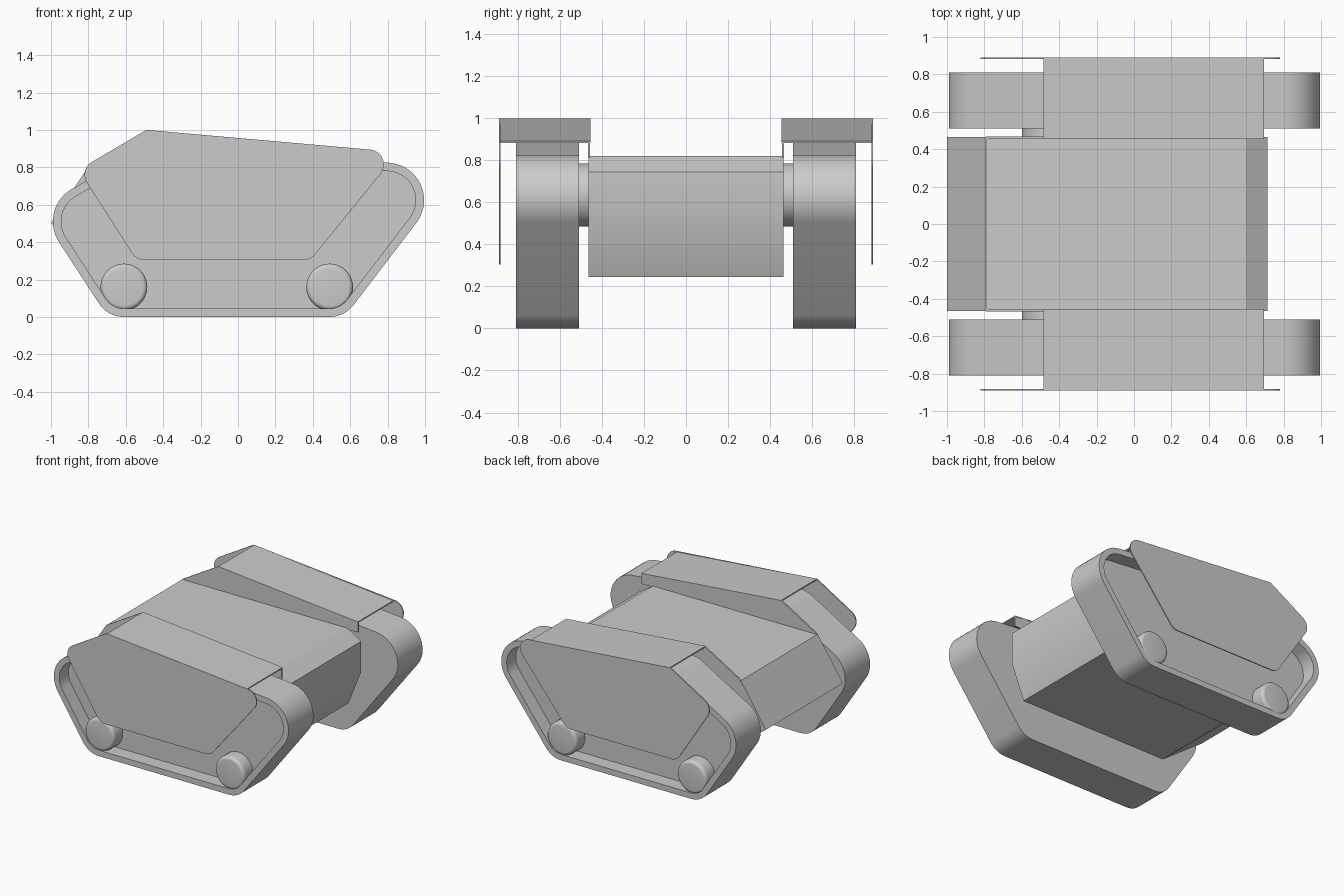
import bpy, bmesh
from math import atan2, acos, hypot, cos, sin, pi, radians

cube = bpy.data.objects.get("Cube")
if cube:
    bpy.data.objects.remove(cube, do_unlink=True)

grey = bpy.data.materials.new("plain grey")
grey.use_nodes = True
COLOUR = (0.6, 0.6, 0.6, 1)
grey.diffuse_color = COLOUR
grey.node_tree.nodes["Principled BSDF"].inputs["Base Color"].default_value = COLOUR


def rounded_outline(circles, steps=14):
    """Outline wrapped around circles (x, z, radius) listed anticlockwise."""
    n = len(circles)
    normals = []
    for i in range(n):
        (x1, z1, r1), (x2, z2, r2) = circles[i], circles[(i + 1) % n]
        dx, dz = x2 - x1, z2 - z1
        normals.append(atan2(dz, dx) - acos((r1 - r2) / hypot(dx, dz)))
    points = []
    for i, (x, z, r) in enumerate(circles):
        if r == 0:
            points.append((x, z))
            continue
        start = normals[i - 1]
        sweep = (normals[i] - start) % (2 * pi)
        for k in range(steps + 1):
            a = start + sweep * k / steps
            points.append((x + r * cos(a), z + r * sin(a)))
    return points


def loft(name, sections, mirrored=True):
    """Skin matching outlines placed at given y values and cap both ends."""
    bm = bmesh.new()
    rings = [[bm.verts.new((x, y, z)) for x, z in outline] for outline, y in sections]
    for a, b in zip(rings, rings[1:]):
        for i in range(len(a)):
            j = (i + 1) % len(a)
            bm.faces.new((a[i], a[j], b[j], b[i]))
    bm.faces.new(rings[0])
    bm.faces.new(rings[-1])
    bmesh.ops.recalc_face_normals(bm, faces=bm.faces)
    mesh = bpy.data.meshes.new(name)
    bm.to_mesh(mesh)
    bm.free()
    mesh.materials.append(grey)
    obj = bpy.data.objects.new(name, mesh)
    bpy.context.collection.objects.link(obj)
    bpy.ops.object.select_all(action='DESELECT')
    obj.select_set(True)
    bpy.context.view_layer.objects.active = obj
    bpy.ops.object.shade_smooth_by_angle(angle=radians(30))
    if mirrored:
        mod = obj.modifiers.new("Mirror", 'MIRROR')
        mod.use_axis = (False, True, False)
    return obj


def prism(name, outline, y1, y2, mirrored=True):
    return loft(name, [(outline, y1), (outline, y2)], mirrored)


def disc(x, z, r, segments=40):
    return [(x + r * cos(2 * pi * k / segments), z + r * sin(2 * pi * k / segments))
            for k in range(segments)]


# Central hull
prism("hull", [(-0.65, 0.245), (0.61, 0.245), (0.715, 0.51), (0.715, 0.745),
               (0.60, 0.82), (-0.79, 0.82), (-1.0, 0.5)], -0.465, 0.465, False)

# Tracks, with a shallow recess on the outer side
WHEELS = [(-0.61, 0.16), (0.49, 0.16)]
path = [(x, z, 0.16) for x, z in WHEELS]
path += [(0.795, 0.625, 0.2), (-0.414, 0.77, 0.16), (-0.79, 0.51, 0.2)]
outer = rounded_outline(path)
inner = rounded_outline([(x, z, r - 0.045) for x, z, r in path])
loft("track", [(outer, -0.51), (outer, -0.81), (inner, -0.81), (inner, -0.70)])

# Road wheels with rounded rims
for label, (x, z) in zip(("right", "left"), WHEELS):
    rim = [(disc(x, z, 0.125), -0.69), (disc(x, z, 0.125), -0.78)]
    for k in range(1, 6):
        a = k * pi / 10
        rim.append((disc(x, z, 0.10 + 0.025 * cos(a)), -0.78 - 0.025 * sin(a)))
    loft(label + "_wheel", rim)

# Axles joining hull and tracks
prism("axle", disc(-0.45, 0.635, 0.15), -0.45, -0.52)

# Outer armour plates
plate = rounded_outline([(-0.50, 0.385, 0.08), (0.35, 0.385, 0.08), (0.70, 0.815, 0.08),
                         (-0.49, 1.0, 0), (-0.74, 0.76, 0.08)])
prism("side_plate", plate, -0.882, -0.89)

# Top covers and the inner walls beneath them
prism("top_cover", [(-0.485, 0.99), (0.695, 0.883), (0.695, 0.892), (-0.485, 1.0)],
      -0.455, -0.888)
prism("inner_wall", [(-0.79, 0.81), (0.695, 0.81), (0.695, 0.892), (-0.485, 1.0),
                     (-0.79, 0.822)], -0.456, -0.467)
